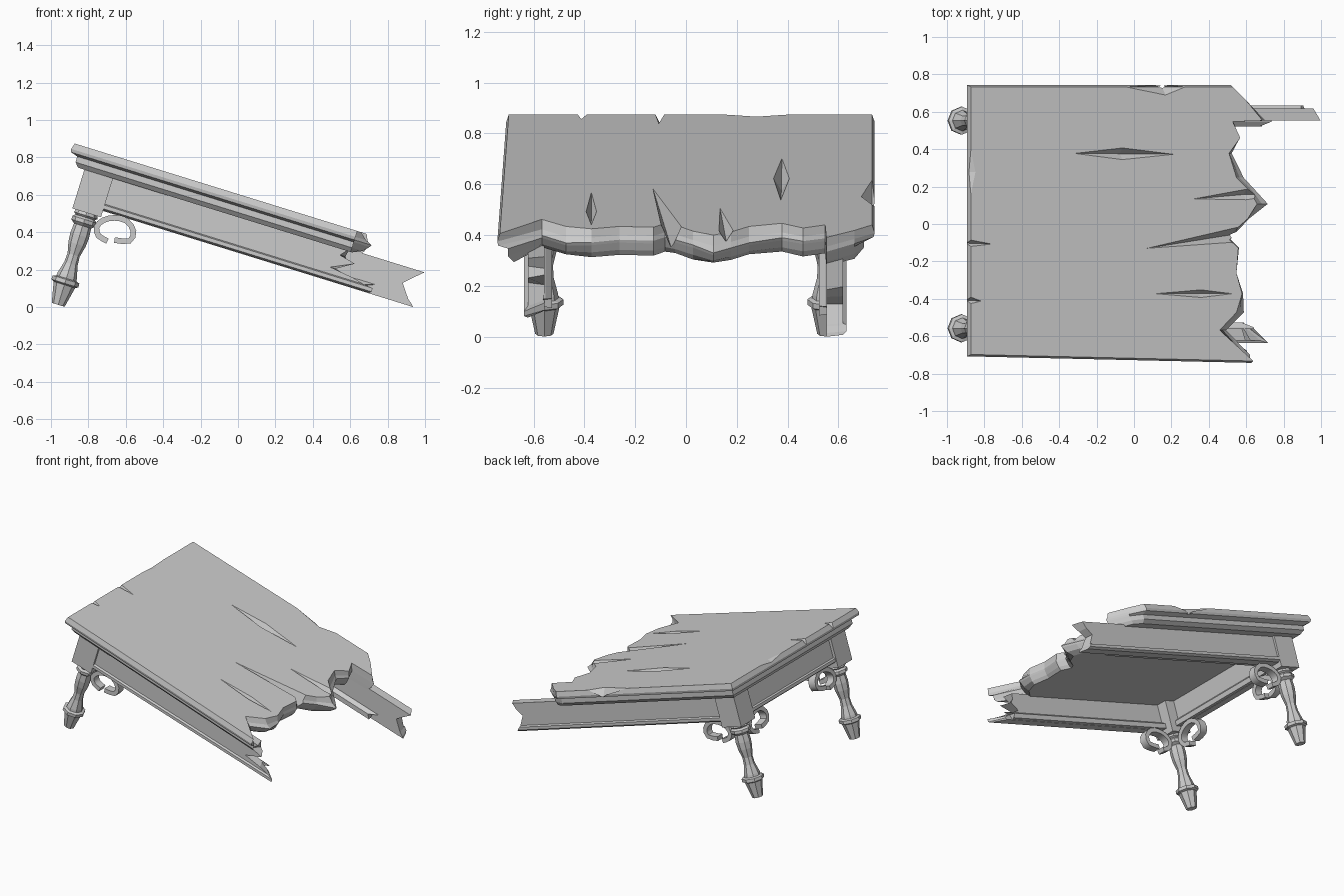
import bpy, bmesh, math, random
from mathutils import Matrix, Vector

if "Cube" in bpy.data.objects:
    bpy.data.objects.remove(bpy.data.objects["Cube"])

random.seed(4)
# Parts are built in the table's own frame (u along, y across, w up from the top), then tilted
TILT = Matrix.Translation((-0.87, 0, 0.89)) @ Matrix.Rotation(math.radians(17.2), 4, 'Y')


def finish(name, bm):
    bmesh.ops.recalc_face_normals(bm, faces=bm.faces)
    bm.transform(TILT)
    mesh = bpy.data.meshes.new(name)
    bm.to_mesh(mesh)
    bm.free()
    ob = bpy.data.objects.new(name, mesh)
    bpy.context.collection.objects.link(ob)
    return ob


def loft(name, rings):
    """Skin a list of equal-length closed rings and cap both ends."""
    bm = bmesh.new()
    vs = [[bm.verts.new(p) for p in r] for r in rings]
    n = len(vs[0])
    for a, b in zip(vs, vs[1:]):
        for i in range(n):
            j = (i + 1) % n
            bm.faces.new((a[i], a[j], b[j], b[i]))
    bm.faces.new(vs[0])
    bm.faces.new(vs[-1])
    return finish(name, bm)


def to_u(x):
    return (x + 0.87) / 0.955


# Tabletop: moulded edge on three sides, splintered break on the fourth
BREAK = [(.53, .735), (.60, .665), (.69, .555), (.53, .55), (.57, .463), (.51, .38),
         (.55, .25), (.62, .18), (.66, .11), (.61, .03), (.53, -.04), (.51, -.08),
         (.56, -.125), (.55, -.26), (.58, -.37), (.55, -.47), (.46, -.565), (.64, -.73)]
splinter = [random.uniform(0.01, 0.06) for _ in BREAK]
splinter[0] = splinter[-1] = 0
splinter[8] = 0.075
LAYERS = [(0, 0, 0), (-.033, -.01, .5), (-.05, -.006, 1), (-.062, .033, .9),
          (-.094, .033, .5), (-.118, .055, -.2)]      # w, inset, splinter amount
rings = []
for w, inset, k in LAYERS:
    ring = [(inset, .735 - inset, w)]
    for i, (x, y) in enumerate(BREAK):
        if i == 0:
            y -= inset
        if i == len(BREAK) - 1:
            y += inset
        ring.append((to_u(x) + k * splinter[i], y, w))
    ring.append((inset, -.695 + inset, w))
    rings.append(ring)
top = loft("tabletop", rings)

# Cracks and chips: pointed pits cut into the top (start, middle, end, half width, depth)
CRACKS = [((-.33, .38), (-.06, .378), (.23, .375), .033, .05),
          ((.10, -.37), (.36, -.37), (.54, -.37), .022, .04),
          ((.30, .135), (.60, .16), (.80, .16), .03, .04),
          ((.055, -.13), (.55, -.055), (.80, -.03), .04, .09),
          ((-1.0, -.10), (-.88, -.10), (-.75, -.105), .02, .04),
          ((-.95, -.405), (-.88, -.405), (-.81, -.41), .022, .04),
          ((-.91, .28), (-.88, .28), (-.84, .28), .19, .02),
          ((-.05, .735), (.17, .735), (.28, .735), .045, .06)]
for a, m, b, h, d in CRACKS:
    bm = bmesh.new()
    for x, y, w in [(*a, .003), (m[0], m[1] + h, .003), (*b, .003), (m[0], m[1] - h, .003),
                    (*m, .1), (*m, -d)]:
        bm.verts.new((to_u(x), y, w))
    bmesh.ops.convex_hull(bm, input=bm.verts)
    cutter = finish("crack_cutter", bm)
    cutter.hide_render = True
    mod = top.modifiers.new("crack", 'BOOLEAN')
    mod.operation, mod.solver, mod.object = 'DIFFERENCE', 'EXACT', cutter
    bpy.context.view_layer.objects.active = top
    bpy.ops.object.modifier_apply(modifier=mod.name)
    bpy.data.objects.remove(cutter)


# Aprons: each level is (w, outer, inner, outer end, inner end)
def apron(name, levels, start, place):
    return loft(name, [[place(start, o, w), place(eo, o, w), place(ei, i, w), place(start, i, w)]
                       for w, o, i, eo, ei in levels])


def side(s):
    return lambda along, across, w: (along, s * across, w)


def end(along, across, w):
    return (.73 - across, along, w)


apron("back_apron", [(-.105, .62, .555, 1.95, 1.99), (-.15, .62, .555, 1.93, 1.94),
                     (-.194, .62, .555, 1.89, 1.895), (-.262, .62, .555, 1.93, 1.945),
                     (-.268, .635, .555, 1.93, 1.95), (-.288, .635, .555, 1.95, 1.975),
                     (-.30, .62, .555, 1.96, 1.985)], .24, side(1))
apron("front_apron", [(-.105, .62, .555, 1.57, 1.55), (-.15, .62, .555, 1.53, 1.56),
                      (-.171, .62, .555, 1.62, 1.58), (-.227, .62, .555, 1.50, 1.53),
                      (-.245, .62, .555, 1.63, 1.60), (-.262, .62, .555, 1.70, 1.62),
                      (-.268, .635, .555, 1.75, 1.64), (-.288, .635, .555, 1.75, 1.67),
                      (-.297, .62, .555, 1.74, 1.65)], .24, side(-1))
apron("end_apron", [(w, o, .555, .49, .49) for w, o in
                    [(-.105, .62), (-.262, .62), (-.268, .635), (-.288, .635), (-.297, .62)]],
      -.49, end)
# Inner ledges along the bottom of each apron
for name, u0, u1, place in [("back_ledge", .2, 1.72, side(1)), ("front_ledge", .2, 1.62, side(-1)),
                            ("end_ledge", -.5, .5, end)]:
    apron(name, [(-.245, .56, .55, u1 + .04, u1 + .04), (-.262, .56, .525, u1, u1 - .02),
                 (-.295, .56, .525, u1 - .02, u1)], u0, place)

# Legs: square block and eight-sided turned post (distance below block, radius)
LU, LY = .17, .555
POST = [(0, .058), (.02, .066), (.03, .054), (.042, .068), (.062, .068), (.078, .048),
        (.13, .052), (.18, .048), (.24, .034), (.29, .037), (.355, .054), (.372, .056),
        (.378, .075), (.40, .075), (.408, .06), (.52, .036)]
# Scroll centre line: distance from leg axis, height
SCROLL = [(.151, -.446), (.097, -.434), (.073, -.392), (.097, -.346), (.15, -.317),
          (.216, -.313), (.268, -.354), (.263, -.411), (.185, -.430)]


def smooth_path(pts):
    p = [Vector(q) for q in pts]
    out = []
    for i in range(len(p) - 1):
        a, b, c, d = p[max(i - 1, 0)], p[i], p[i + 1], p[min(i + 2, len(p) - 1)]
        out += [b, (9 * (b + c) - a - d) / 16]
    return out + [p[-1]]


def scroll(name, place):
    path = smooth_path(SCROLL)
    rings = []
    for i, p in enumerate(path):
        t = (path[min(i + 1, len(path) - 1)] - path[max(i - 1, 0)]).normalized()
        n = Vector((-t.y, t.x)) * .015
        rings.append([place(q.x, v, q.y) for q, v in
                      ((p + n, -.028), (p + n, .028), (p - n, .028), (p - n, -.028))])
    ob = loft(name, rings)
    bpy.ops.object.select_all(action='DESELECT')
    ob.select_set(True)
    bpy.context.view_layer.objects.active = ob
    bpy.ops.object.shade_smooth_by_angle(angle=math.radians(50))


for tag, s in (("front", -1), ("back", 1)):
    y = s * LY
    loft(tag + "_leg_block", [[(LU + a * .08, y + b * .08, w) for a, b in
                               ((-1, -1), (1, -1), (1, 1), (-1, 1))] for w in (-.11, -.335)])
    loft(tag + "_leg_post", [[(LU + r * math.cos(k * math.pi / 4), y + r * math.sin(k * math.pi / 4),
                               -.33 - t) for k in range(8)] for t, r in POST])
    scroll(tag + "_leg_side_scroll", lambda d, v, w, y=y: (LU + d, y + v, w))
    scroll(tag + "_leg_end_scroll", lambda d, v, w, y=y, s=s: (LU + v, y - s * d, w))

# Rest the model on the ground and centre it
pts = [v.co for o in bpy.data.objects for v in o.data.vertices]
lo = Vector([min(p[i] for p in pts) for i in range(3)])
hi = Vector([max(p[i] for p in pts) for i in range(3)])
move = Matrix.Translation((-(lo.x + hi.x) / 2, -(lo.y + hi.y) / 2, -lo.z))
for o in bpy.data.objects:
    o.data.transform(move)
